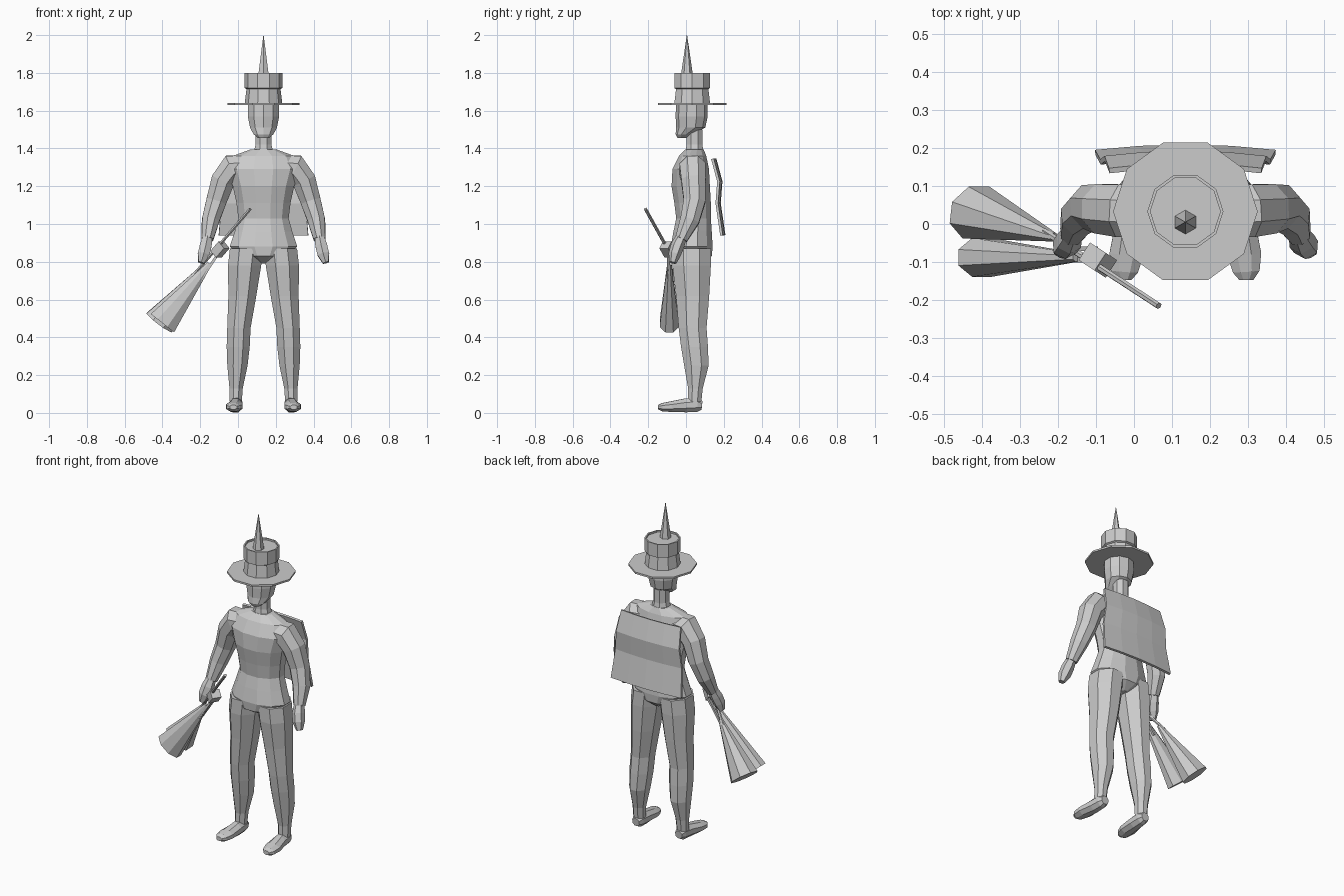
import bpy, bmesh, math
from mathutils import Vector, Matrix

cube = bpy.data.objects.get("Cube")
if cube:
    bpy.data.objects.remove(cube)

CX = .135  # centre line of the figure
grey = bpy.data.materials.new("plain grey")
grey.use_nodes = True
colour = (.6, .6, .6, 1)
grey.diffuse_color = colour
grey.node_tree.nodes["Principled BSDF"].inputs["Base Color"].default_value = colour


def finish(name, bm):
    bmesh.ops.recalc_face_normals(bm, faces=bm.faces)
    mesh = bpy.data.meshes.new(name)
    bm.to_mesh(mesh)
    bm.free()
    mesh.materials.append(grey)
    obj = bpy.data.objects.new(name, mesh)
    bpy.context.scene.collection.objects.link(obj)
    return obj


def loft(name, rings, sides=8, ref=(0, 1, 0), level=False, turn=.5, side=1, shift=CX):
    """Skin elliptical rings (x, y, z, radius_u, radius_v) along their path."""
    bm = bmesh.new()
    ref = Vector(ref)
    centres = [Vector(r[:3]) for r in rings]
    loops = []
    for i, ring in enumerate(rings):
        ahead = centres[min(i + 1, len(rings) - 1)] - centres[max(i - 1, 0)]
        axis = Vector((0, 0, 1)) if level else ahead.normalized()
        u = ref.cross(axis).normalized()
        v = axis.cross(u)
        loop = []
        for k in range(sides):
            a = math.tau * (k + turn) / sides
            p = centres[i] + u * ring[3] * math.cos(a) + v * ring[4] * math.sin(a)
            loop.append(bm.verts.new((p.x * side + shift, p.y, p.z)))
        loops.append(loop)
    for a, b in zip(loops, loops[1:]):
        for k in range(sides):
            n = (k + 1) % sides
            bm.faces.new((a[k], a[n], b[n], b[k]))
    bm.faces.new(loops[0])
    bm.faces.new(loops[-1])
    return finish(name, bm)


def rod(name, start, end, radius, sides=6):
    return loft(name, [(*start, radius, radius), (*end, radius, radius)], sides, shift=0)


# Torso and head
loft("torso", [
    (0, .04, .79, .03, .05), (0, .03, .83, .13, .11), (0, .03, .88, .185, .115),
    (0, .035, .96, .158, .105), (0, .04, 1.03, .138, .095), (0, .035, 1.11, .148, .1),
    (0, .025, 1.2, .168, .105), (0, .025, 1.29, .2, .1), (0, .035, 1.36, .17, .075),
    (0, .045, 1.395, .07, .05)], sides=12, level=True)
loft("neck", [(0, .045, 1.37, .06, .055), (0, .045, 1.42, .045, .045),
              (0, .045, 1.5, .045, .045)], level=True)
loft("head", [
    (0, -.02, 1.455, .03, .025), (0, -.01, 1.475, .055, .045), (0, .025, 1.51, .075, .077),
    (0, .03, 1.57, .087, .085), (0, .03, 1.66, .084, .082)], sides=10, level=True)

# Limbs, mirrored about the centre line
for label, s in (("left", 1), ("right", -1)):
    loft(label + "_arm", [
        (.08, .03, 1.3, .07, .07), (.165, .035, 1.295, .08, .075), (.215, .04, 1.23, .068, .07),
        (.25, .045, 1.12, .058, .062), (.28, .02, 1.02, .05, .055),
        (.297, -.025, .92, .034, .035)], side=s)
    loft(label + "_hand", [
        (.297, -.025, .93, .028, .03), (.306, -.045, .885, .036, .036),
        (.317, -.06, .84, .036, .033), (.33, -.07, .795, .018, .02)], sides=6, side=s)
    loft(label + "_leg", [
        (.09, .03, .87, .095, .11), (.1, .03, .78, .095, .11), (.112, .035, .62, .08, .095),
        (.13, .035, .45, .067, .08), (.134, .045, .35, .066, .077), (.138, .055, .25, .058, .07),
        (.145, .05, .13, .038, .042), (.147, .045, .05, .034, .038)], side=s, level=True)
    loft(label + "_foot", [
        (.145, .085, .04, .025, .025), (.145, .06, .043, .036, .04), (.147, .0, .04, .04, .04),
        (.155, -.08, .033, .048, .03), (.16, -.125, .03, .038, .024), (.16, -.147, .03, .02, .013)],
        ref=(0, 0, 1), side=s)

# Brimmed hat with a recessed crown top and a spike
hy = .033
loft("hat_brim", [(0, hy, 1.63, .19, .19), (0, hy, 1.641, .19, .19)], 10, level=True, turn=0)
loft("hat_crown", [
    (0, hy, 1.635, .1, .1), (0, hy, 1.715, .09, .09), (0, hy, 1.72, .1, .1),
    (0, hy, 1.8, .1, .1), (0, hy, 1.8, .092, .092), (0, hy, 1.79, .092, .092)],
    10, level=True, turn=0)
loft("hat_spike", [(0, .005, 1.78, .033, .033), (0, .005, 2, .001, .001)], 6, level=True)

# Creased cape, gently bowed across its width
bm = bmesh.new()
columns = 4
rows = []
for half, y, z in ((.2, .14, 1.345), (.212, .172, 1.225), (.223, .163, 1.11), (.237, .188, .94)):
    rows.append([bm.verts.new((CX + half * t, y + .014 * (1 - t * t), z))
                 for t in (2 * k / columns - 1 for k in range(columns + 1))])
for a, b in zip(rows, rows[1:]):
    for k in range(columns):
        bm.faces.new((a[k], a[k + 1], b[k + 1], b[k]))
cape = finish("cape", bm)
thick = cape.modifiers.new("thickness", 'SOLIDIFY')
thick.thickness = .014
thick.offset = 0

# Hand-held broom: handle, binding block, struts and two bristle fans
top, low = Vector((.065, -.215, 1.08)), Vector((-.235, -.02, .73))
rod("broom_handle", top, low, .009)
bm = bmesh.new()
bmesh.ops.create_cube(bm, size=1)
turn = (low - top).to_track_quat('Z', 'Y').to_matrix().to_4x4()
bmesh.ops.transform(bm, verts=bm.verts, matrix=Matrix.Translation((-.095, -.095, .865))
                    @ turn @ Matrix.Diagonal((.055, .05, .07, 1)))
finish("broom_block", bm)
for i, y in enumerate((-.065, -.095)):
    rod("broom_strut_%d" % (i + 1), (-.1, y, .85), (-.2, y, .7), .009, 4)
for name, tip, mouth, wide, deep in (
        ("rear_bristles", (-.21, -.035, .75), (-.415, .03, .48), .09, .075),
        ("front_bristles", (-.15, -.088, .79), (-.4, -.088, .475), .085, .055)):
    loft(name, [(*tip, .014, .012), (*mouth, wide, deep)], shift=0)
